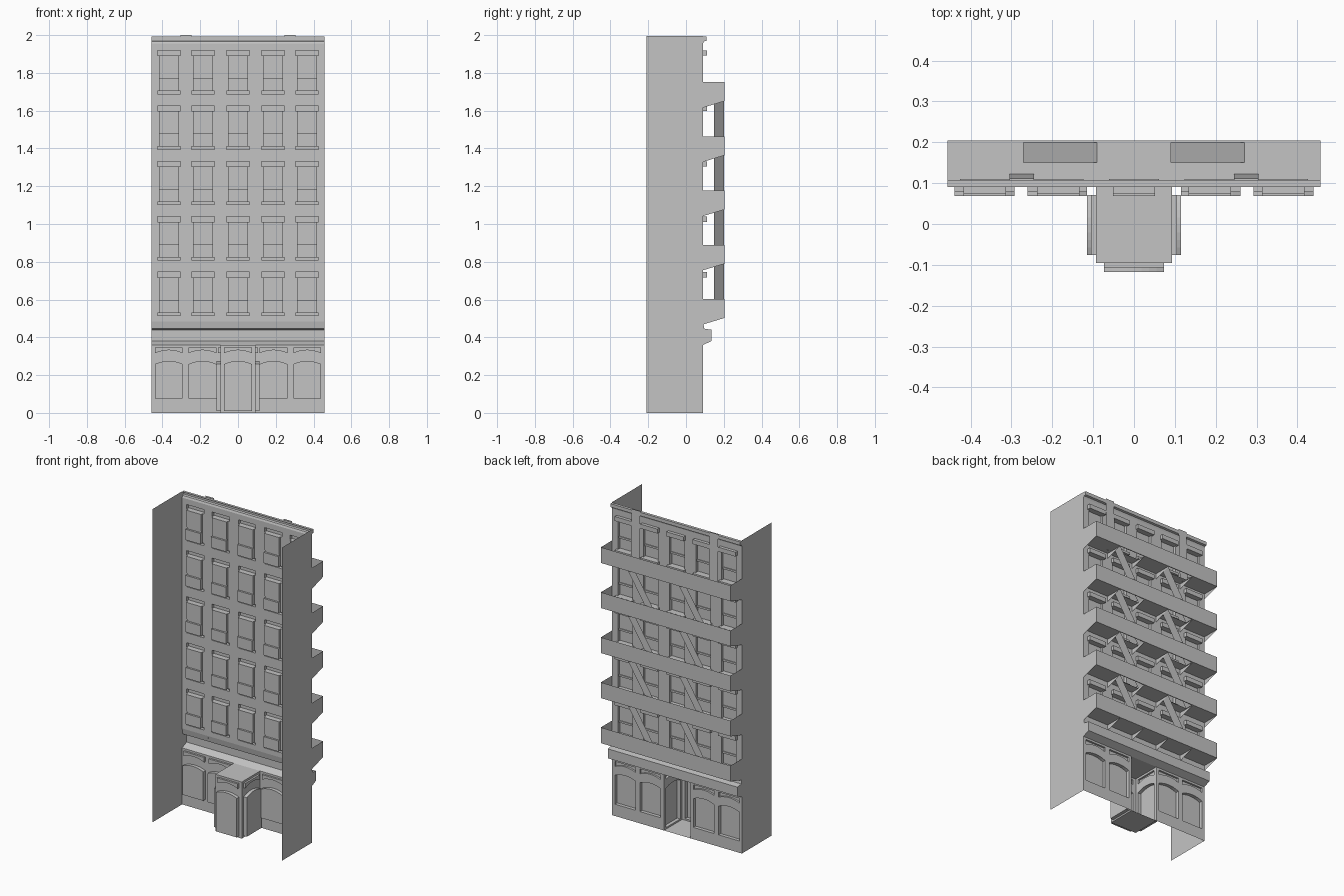
import bpy, bmesh

cube = bpy.data.objects.get("Cube")
if cube:
    bpy.data.objects.remove(cube, do_unlink=True)

stone = bpy.data.materials.new("stone_grey")
stone.use_nodes = True
GREY = (0.55, 0.55, 0.55, 1)
stone.diffuse_color = GREY
stone.node_tree.nodes["Principled BSDF"].inputs["Base Color"].default_value = GREY

HALF = 0.457      # half width of the building
WALL = 0.09       # y of the facade sheet
OUT = 0.205       # y of the balcony rails
FLOOR_STEP = 0.2935


def finish(name, bm):
    mesh = bpy.data.meshes.new(name)
    bm.to_mesh(mesh)
    bm.free()
    mesh.materials.append(stone)
    obj = bpy.data.objects.new(name, mesh)
    bpy.context.collection.objects.link(obj)
    return obj


def polygons(name, faces):
    bm = bmesh.new()
    for pts in faces:
        bm.faces.new([bm.verts.new(p) for p in pts])
    bmesh.ops.remove_doubles(bm, verts=bm.verts, dist=1e-5)
    return finish(name, bm)


def relief(name, us, vs, depth, place):
    """Stepped sheet: each cell is pushed in by depth(u, v); None leaves a hole."""
    us, vs = (sorted({round(c, 4) for c in cuts}) for cuts in (us, vs))
    bm, cache = bmesh.new(), {}

    def vert(i, j, d):
        if (i, j, d) not in cache:
            cache[i, j, d] = bm.verts.new(place(us[i], vs[j], d))
        return cache[i, j, d]

    nu, nv = len(us) - 1, len(vs) - 1
    cell = {(i, j): depth((us[i] + us[i + 1]) / 2, (vs[j] + vs[j + 1]) / 2)
            for i in range(nu) for j in range(nv)}
    for (i, j), d in cell.items():
        if d is None:
            continue
        bm.faces.new([vert(i, j, d), vert(i, j + 1, d),
                      vert(i + 1, j + 1, d), vert(i + 1, j, d)])
        right, above = cell.get((i + 1, j)), cell.get((i, j + 1))
        if right is not None and right != d:
            bm.faces.new([vert(i + 1, j, d), vert(i + 1, j + 1, d),
                          vert(i + 1, j + 1, right), vert(i + 1, j, right)])
        if above is not None and above != d:
            bm.faces.new([vert(i + 1, j + 1, d), vert(i, j + 1, d),
                          vert(i, j + 1, above), vert(i + 1, j + 1, above)])
    return finish(name, bm)


# Upper facade: recessed sash windows with projecting lintels and sills
columns = (-0.365, -0.185, 0, 0.185, 0.365)
tops = [0.745 + FLOOR_STEP * k for k in range(5)]
PANE, TRIM = 0.052, 0.061


def upper_depth(x, z):
    dx = min(abs(x - c) for c in columns)
    drop = min((t - z for t in tops if t > z), default=1)
    if dx < TRIM and (drop < 0.028 or 0.215 < drop < 0.23):
        return -0.02
    if dx < PANE and drop < 0.215:
        if drop < 0.135:
            return 0.015
        return 0.01 if drop < 0.147 else 0.022
    return 0


relief("upper_wall",
       [-HALF, HALF] + [c + s * w for c in columns for w in (PANE, TRIM) for s in (-1, 1)],
       [0.484, 1.955] + [t - d for t in tops for d in (0, 0.028, 0.135, 0.147, 0.215, 0.23)],
       upper_depth, lambda x, z, d: (x, WALL - d, z))

# Ground floor: arched panels with a curved transom over each
ARCH, TRANSOM, CEILING = 0.275, 0.332, 0.36
ALCOVE, BACK = 0.093, -0.095


def arched_sheet(name, span, bays, sill, to_world, opening=0):
    def bay_at(u):
        return next(((c, h) for c, h in bays if abs(u - c) < h + 1e-4), None)

    def depth(u, v):
        if abs(u) < opening:
            return None
        if bay_at(u):
            if sill < v < ARCH:
                return 0.022
            if TRANSOM < v < 0.347:
                return 0.012
        return 0

    def place(u, v, d):
        bay = bay_at(u)
        if bay and v in (ARCH, TRANSOM):
            v -= 0.016 * ((u - bay[0]) / bay[1]) ** 2
        return to_world(u, v, d)

    us = [-span, span] + [c + h * k / 4 for c, h in bays for k in range(-4, 5)]
    if opening:
        us += [-opening, opening]
    relief(name, us, [0, sill, ARCH, TRANSOM, 0.347, CEILING], depth, place)


arched_sheet("ground_wall", HALF, [(s * c, 0.073) for s in (-1, 1) for c in (0.188, 0.366)],
             0.075, lambda u, v, d: (u, WALL - d, v), ALCOVE)

# Entrance alcove: door wall, two side walls, floor and ceiling
arched_sheet("entrance_door", ALCOVE, [(0, 0.073)], 0.01,
             lambda u, v, d: (u, BACK - d, v))
MID, SPAN = (WALL + BACK) / 2, (WALL - BACK) / 2
for side, label in ((1, "left"), (-1, "right")):
    arched_sheet("alcove_side_" + label, SPAN, [(0, 0.073)], 0.01,
                 lambda u, v, d, s=side: (s * (ALCOVE + d), MID + s * u, v))
for label, z in (("floor", 0), ("ceiling", CEILING)):
    polygons("alcove_" + label, [[(-ALCOVE, BACK, z), (ALCOVE, BACK, z),
                                  (ALCOVE, WALL, z), (-ALCOVE, WALL, z)]])


# Moulded bands, open toward the inside and closed at the ends
def band(name, profile):
    faces = [[(-HALF, *a), (-HALF, *b), (HALF, *b), (HALF, *a)]
             for a, b in zip(profile, profile[1:])]
    faces += [[(-HALF, *p) for p in reversed(profile)], [(HALF, *p) for p in profile]]
    polygons(name, faces)


band("shop_ledge", [(WALL, CEILING), (0.135, 0.38), (0.135, 0.44), (0.097, 0.446), (WALL, 0.484)])
band("cornice", [(WALL, 1.955), (0.095, 1.967), (0.108, 1.97), (0.108, 1.992), (WALL, 1.992)])

# Side walls
for side, label in ((1, "left"), (-1, "right")):
    x = side * HALF
    polygons("side_wall_" + label, [[(x, WALL, 0), (x, WALL, 1.995),
                                     (x, -0.21, 1.995), (x, -0.21, 0)][::side]])

# Fire escape balconies with brackets, and stairs rising through the floors
HATCH = (0.09, 0.27)
for k in range(5):
    z = 0.503 + 0.287 * k
    rail = z + 0.1
    low = z - 0.035

    def floor_depth(x, y, solid=(k == 0)):
        hatch = HATCH[0] < abs(x) < HATCH[1] and 0.15 < y < 0.2
        return None if hatch and not solid else 0

    relief(f"balcony_floor_{k + 1}", [s * e for s in (-1, 1) for e in (HALF, *HATCH)],
           [WALL, 0.15, 0.2, OUT], floor_depth, lambda u, v, d: (-u, v, z))
    parts = [[(-HALF, OUT, z), (-HALF, OUT, rail), (HALF, OUT, rail), (HALF, OUT, z)]]
    for s in (1, -1):
        parts.append([(s * HALF, WALL, low), (s * HALF, OUT, z),
                      (s * HALF, OUT, rail), (s * HALF, WALL, rail)][::s])
    polygons(f"balcony_rail_{k + 1}", parts)
    polygons(f"balcony_brackets_{k + 1}",
             [[(x, WALL, low), (x, OUT, z), (x, WALL, z)]
              for x in [HALF * (2 * i / 5 - 1) for i in range(1, 5)]])
    if k < 4:
        top = z + 0.287
        polygons(f"stairs_{k + 1}",
                 [[(a, 0.147, z), (a + 0.18, 0.147, top), (a + 0.18, 0.2, top), (a, 0.2, z)]
                  for a in (-HATCH[1], HATCH[0])])

# Roof ladders from the top balcony over the cornice
polygons("roof_ladders", [[(c - 0.03, 0.122, 1.65), (c - 0.03, 0.11, 2),
                           (c + 0.03, 0.11, 2), (c + 0.03, 0.122, 1.65)]
                          for c in (-0.275, 0.275)])
